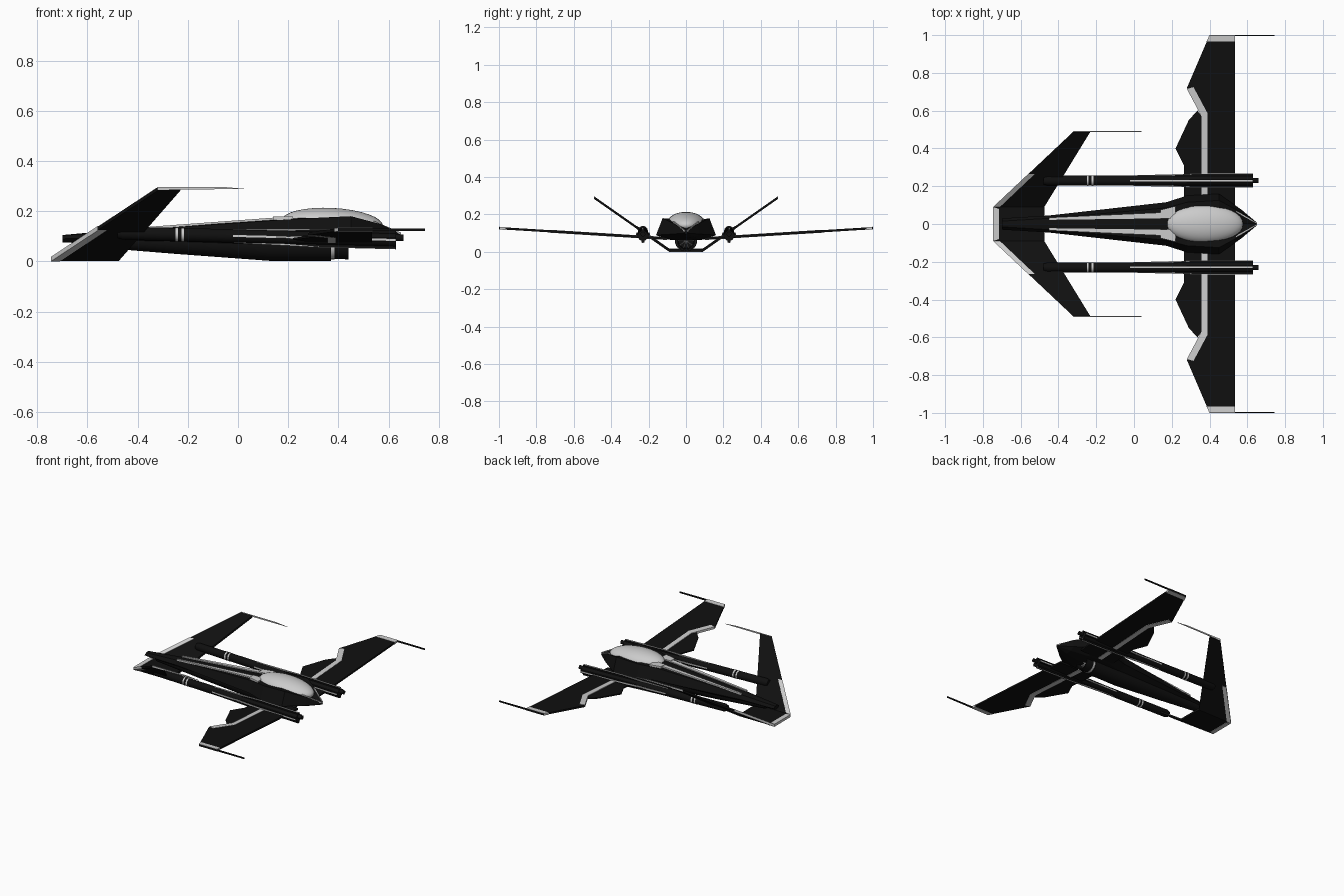
import bpy, bmesh, math
from math import sin, cos, pi, radians

if "Cube" in bpy.data.objects:
    bpy.data.objects.remove(bpy.data.objects["Cube"])

black = bpy.data.materials.new("black_paint")
black.diffuse_color = (0.005, 0.005, 0.005, 1)
black.use_nodes = True
black.node_tree.nodes["Principled BSDF"].inputs["Base Color"].default_value = black.diffuse_color


def make(name, verts, faces, mat=None, mirror=False, smooth=False):
    me = bpy.data.meshes.new(name)
    me.from_pydata(verts, [], faces)
    bm = bmesh.new()
    bm.from_mesh(me)
    bmesh.ops.recalc_face_normals(bm, faces=bm.faces)
    bm.to_mesh(me)
    bm.free()
    ob = bpy.data.objects.new(name, me)
    bpy.context.collection.objects.link(ob)
    if mat:
        me.materials.append(mat)
    if mirror:
        mod = ob.modifiers.new("mirror", 'MIRROR')
        mod.use_axis = (False, True, False)
        mod.use_mirror_merge = False
    if smooth:
        bpy.context.view_layer.objects.active = ob
        ob.select_set(True)
        bpy.ops.object.shade_smooth_by_angle(angle=radians(35))
        ob.select_set(False)
    return ob


def loft(name, rings, mat=None, mirror=False, smooth=False):
    n = len(rings[0])
    faces = [(k * n + i, k * n + (i + 1) % n, (k + 1) * n + (i + 1) % n, (k + 1) * n + i)
             for k in range(len(rings) - 1) for i in range(n)]
    faces += [tuple(range(n)), tuple(range((len(rings) - 1) * n, len(rings) * n))]
    return make(name, [p for r in rings for p in r], faces, mat, mirror, smooth)


def tube(name, stations, mat=None, mirror=False, n=24):
    # stations: (x, y, z, radius)
    rings = [[(x, y + r * cos(2 * pi * i / n), z + r * sin(2 * pi * i / n)) for i in range(n)]
             for x, y, z, r in stations]
    return loft(name, rings, mat, mirror, True)


def plate(name, outline, zf, t, mat=None, mirror=True):
    # flat panel lying on the plane z = zf(x, y), t = half thickness
    return loft(name, [[(x, y, zf(x, y) + s * t) for x, y in outline] for s in (-1, 1)], mat, mirror)


def side_plate(name, outline, y0, y1, mat=None, mirror=True):
    return loft(name, [[(x, y, z) for x, z in outline] for y in (y0, y1)], mat, mirror)


# Main hull: x, bottom z, low, side and shoulder (y, z), top z
hull = [(-.70, .075, (.015, .08), (.03, .09), (.015, .103), .105),
        (-.45, .07, (.025, .075), (.045, .095), (.03, .122), .128),
        (.17, .06, (.06, .065), (.115, .09), (.085, .165), .172),
        (.28, .06, (.09, .065), (.15, .085), (.115, .172), .172),
        (.45, .06, (.08, .065), (.16, .09), (.125, .18), .155),
        (.57, .075, (.04, .08), (.075, .095), (.06, .148), .125),
        (.65, .095, (.005, .097), (.008, .1), (.006, .11), .108)]
rings = []
for x, b, lo, si, sh, t in hull:
    half = [lo, si, sh]
    rings.append([(x, 0, b)] + [(x, y, z) for y, z in half] + [(x, 0, t)]
                 + [(x, -y, z) for y, z in reversed(half)])
loft("hull", rings, black)

# Canopy bubble
bpy.ops.mesh.primitive_uv_sphere_add(segments=32, ring_count=16, location=(.375, 0, .152),
                                     rotation=(0, radians(3), 0))
canopy = bpy.context.object
canopy.name = "canopy"
canopy.scale = (.203, .102, .061)
bpy.ops.object.shade_smooth()

# Grey spine strips behind the canopy and strips on the nose
plate("spine_strip", [(-.45, .022), (-.45, .034), (.17, .062), (.17, .03)],
      lambda x, y: .126 + (x + .45) * .073, .005)
plate("canopy_bracket", [(.14, .03), (.14, .075), (.22, .095), (.22, .03)],
      lambda x, y: .171, .007)
plate("nose_strip", [(.54, .062), (.54, .07), (.65, .008), (.65, .002)],
      lambda x, y: .158 - (x - .54) * .43, .004)

# Belly engine with open intake
tube("belly_engine", [(-.62, 0, .085, .025), (-.25, 0, .075, .045), (.13, 0, .062, .06),
                      (.37, 0, .062, .06)], black)
tube("intake_band", [(.365, 0, .062, .054), (.385, 0, .062, .054)])
tube("intake_lip", [(.385, 0, .062, .052), (.44, 0, .06, .052), (.44, 0, .06, .044),
                    (.395, 0, .06, .04)], black)
tube("intake_hub", [(.39, 0, .06, .016), (.43, 0, .06, .003)], n=16)
for i in range(10):
    a = 2 * pi * i / 10
    d, p = (cos(a), sin(a)), (-sin(a) * .002, cos(a) * .002)
    loft("intake_vane", [[(x, d[0] * r + s * p[0], .06 + d[1] * r + s * p[1])
                          for r, s in ((.01, -1), (.043, -1), (.043, 1), (.01, 1))]
                         for x in (.395, .415)])


# Wings with grey stripe, tip and tip rod
def wing_z(x, y):
    return .065 + .062 * y


plate("wing", [(.535, .1), (.535, 1), (.40, 1), (.28, .72), (.36, .575), (.36, .1)],
      wing_z, .006, black)
plate("wing_flap", [(.265, .1), (.265, .31), (.22, .4), (.29, .55), (.335, .6), (.37, .56), (.37, .1)],
      wing_z, .004, black)
plate("wing_stripe", [(.28, .715), (.315, .725), (.39, .585), (.39, .1), (.357, .1), (.357, .57)],
      wing_z, .0078)
plate("wing_tip", [(.536, .965), (.536, .999), (.399, .999), (.384, .965)], wing_z, .0075)
side_plate("wing_tip_rod", [(.40, .121), (.745, .122), (.745, .131), (.40, .133)], .994, 1, black)


# V tail: flat centre, sloped fins, grey rear trim and tip blades
def tail_z(x, y):
    return .009 + max(0, y - .09) * .7


plate("tail_centre", [(-.745, 0), (-.745, .09), (-.475, .09), (-.475, 0)], tail_z, .007, black)
plate("tail_fin", [(-.745, .09), (-.32, .49), (-.23, .49), (-.475, .09)], tail_z, .007, black)
plate("tail_trim_centre", [(-.746, 0), (-.746, .09), (-.715, .08), (-.715, 0)],
      lambda x, y: .009, .009)
plate("tail_trim", [(-.746, .09), (-.56, .265), (-.525, .265), (-.71, .09)], tail_z, .009)
side_plate("tail_tip_blade", [(-.32, .284), (-.32, .297), (-.05, .296), (.04, .288), (-.23, .287)],
           .487, .492)


# Booms with four rails, bands and muzzles
def boom_z(x):
    return .101 - .025 * x


BY = .23
tube("boom", [(x, BY, boom_z(x), r) for x, r in
              ((-.48, .02), (-.46, .026), (.63, .027))], black, True)
tube("muzzle", [(.62, BY, .095, .013), (.66, BY, .095, .013)], black, True, 16)
for x in (-.245, -.22):
    tube("boom_band", [(x - .005, BY, boom_z(x), .0275), (x + .005, BY, boom_z(x), .0275)], None, True)
for i in range(4):
    a = i * pi / 2
    for name, w, r, x0, mat in (("boom_rail", .009, .035, .2, black), ("rail_strip", .004, .037, -.02, None)):
        loft(name, [[(x, BY + cos(a) * q - sin(a) * s * w, boom_z(x) + sin(a) * q + cos(a) * s * w)
                     for q, s in ((.015, -1), (k, -1), (k, 1), (.015, 1))]
                    for x, k in ((x0, .027), (.33, r), (.63, r))], mat, True)
